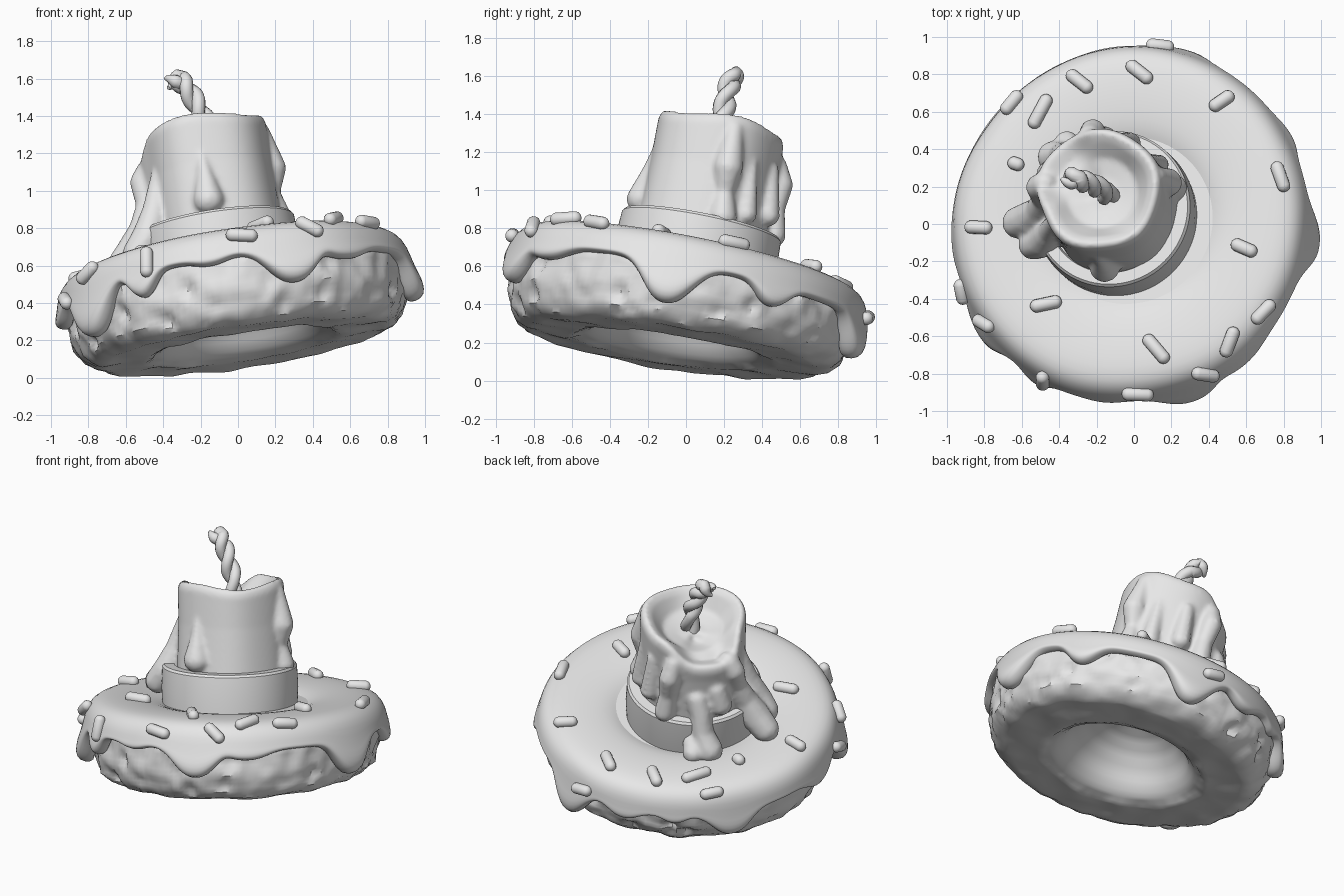
import bpy, bmesh, math
from mathutils import Vector, Matrix, noise
from mathutils.bvhtree import BVHTree

if "Cube" in bpy.data.objects:
    bpy.data.objects.remove(bpy.data.objects["Cube"])

grey = bpy.data.materials.new("light_grey")
grey.diffuse_color = (0.8, 0.8, 0.8, 1)
grey.use_nodes = True
grey.node_tree.nodes["Principled BSDF"].inputs["Base Color"].default_value = grey.diffuse_color

# The whole cake leans: local axis tilts to the back left
AXIS = Vector((-0.15, 0.2, 1)).normalized()
TILT = (Matrix.Translation((0.03, -0.06, 0.2))
        @ Vector((0, 0, 1)).rotation_difference(AXIS).to_matrix().to_4x4()
        @ Matrix.Diagonal((1, 1, 0.97, 1)))
CANDLE_TILT = Matrix.Translation((-0.045, 0.02, 0.005)) @ TILT  # candle sits off centre


def finish(name, bm, angle=40):
    bmesh.ops.recalc_face_normals(bm, faces=bm.faces)
    me = bpy.data.meshes.new(name)
    bm.to_mesh(me)
    me.materials.append(grey)
    me.shade_smooth()
    me.set_sharp_from_angle(angle=math.radians(angle))
    ob = bpy.data.objects.new(name, me)
    bpy.context.collection.objects.link(ob)
    return ob


def polar(az, r, h):
    a = math.radians(az)
    return Vector((r * math.cos(a), r * math.sin(a), h))


def densify(pts, step):
    out = []
    for (r0, h0), (r1, h1) in zip(pts, pts[1:]):
        n = max(1, round(math.hypot(r1 - r0, h1 - h0) / step))
        out += [(r0 + (r1 - r0) * i / n, h0 + (h1 - h0) * i / n) for i in range(n)]
    return out + [pts[-1]]


def lathe(profile, seg, closed=False, warp=None):
    """Sweep profile(az) -> [(r, h)] around the local axis."""
    bm = bmesh.new()
    cols = []
    for i in range(seg):
        az = 360 * i / seg
        pts = [polar(az, r, h) for r, h in profile(az)]
        cols.append([bm.verts.new(warp(p) if warp else p) for p in pts])
    n = len(cols[0])
    for i in range(seg):
        a, b = cols[i], cols[(i + 1) % seg]
        for j in range(n if closed else n - 1):
            k = (j + 1) % n
            bm.faces.new((a[j], b[j], b[k], a[k]))
    bmesh.ops.remove_doubles(bm, verts=bm.verts, dist=0.0005)
    return bm


def bump(az, centre, width, power=2):
    d = (az - centre + 180) % 360 - 180
    return math.exp(-abs(d / width) ** power)


# Cake ring: rough, pitted outside and a smooth bowl-shaped hollow underneath
CAKE = densify([(0, .31), (.1, .3), (.2, .265), (.285, .21), (.36, .135), (.41, .065), (.455, .025),
                (.53, 0), (.77, 0), (.825, .02), (.87, .06), (.905, .15), (.915, .28), (.87, .38),
                (.6, .42), (0, .42)], 0.026)


def crumb(p):
    r = math.hypot(p.x, p.y)
    # the underside leans a little less than the top
    low = Vector((0, 0, (-0.035 + 0.05 * p.y) * max(0, 1 - p.z / 0.3)))
    if r < 0.5:
        return p + low
    out = Vector((p.x, p.y, 0)) / r
    d = 0.022 * noise.noise(p * 3.5) + 0.018 * noise.noise(p * 9) + 0.008 * noise.noise(p * 20)
    cell = noise.voronoi(p * 6)[0][0]
    if r > 0.8:
        d -= 0.05 * max(0, 1 - cell / 0.35)
    return p + low + out * d + Vector((0, 0, 0.016 * noise.noise(p * 5 + Vector((7, 3, 1)))))


bm = lathe(lambda az: CAKE, 200, warp=crumb)
bm.transform(TILT)
finish("cake_ring", bm, 35)

# Icing: (azimuth, drop, width) of each drip
DRIPS = [(214, .25, 10), (238, .13, 5.5), (289, .18, 10), (309, .06, 10), (355, .22, 10), (30, .11, 7),
         (75, .22, 9), (100, .07, 7), (142, .16, 9), (120, .05, 5), (185, .09, 9), (262, .03, 6)]


def icing_profile(az):
    e = 0.285 - max(d * bump(az, c, w, 2.6) for c, d, w in DRIPS)
    s = 0.34 - e
    b = 0.2 * s
    wob = 1.015 + 0.016 * noise.noise(polar(az, 1.6, 0))
    pts = [(.33, .36), (.42, .40), (.47, .43), (.54, .455), (.65, .47), (.75, .472), (.84, .465),
           (.9, .435), (.935, .375), (.942 + .3 * b, .34 - .3 * s), (.942 + .8 * b, .34 - .55 * s),
           (.94 + b, .34 - .8 * s), (.93 + .8 * b, e + .005), (.905, e - .01), (.87, e + .02), (.85, .36)]
    return [(r * (wob if r > .6 else 1), h) for r, h in pts]


bm = lathe(icing_profile, 150)
bm.transform(TILT)
icing = finish("icing", bm, 180)
icing.modifiers.new("soften", 'SUBSURF').levels = 1
icing.modifiers["soften"].render_levels = 1
surface = BVHTree.FromBMesh(bm)

# Sprinkles on top: x, y, heading, straight length; a fifth value is the height on the rim
SPRINKLES = [(-.29, .76, -40, .1), (.03, .81, -40, .1), (.47, .655, 35, .08), (-.5, .6, 63, .13),
             (-.65, .645, 55, .08), (-.63, .32, -20, .02), (.78, .25, -75, .1), (-.83, -.02, -5, .08),
             (.59, -.13, -25, .08), (-.47, -.43, 12, .1), (.12, -.67, -50, .12), (.51, -.63, 70, .1),
             (.69, -.47, 45, .09), (.38, -.8, -28, .09), (.02, -.93, -5, .1, .78),
             (-.49, -.84, 60, .1, .62), (-.82, -.54, 5, .08, .57), (-.975, -.38, 60, .07, .43),
             (.14, .96, 60, .08, .33)]
for x, y, head, length, *z in SPRINKLES:
    if z:
        loc, nor, _, _ = surface.find_nearest(Vector((x, y, z[0])))
    else:
        loc, nor, _, _ = surface.ray_cast(Vector((x, y, 3)), Vector((0, 0, -1)))
    if nor.dot(loc - Vector((0, 0, 0.2))) < 0:
        nor = -nor
    a = math.radians(head)
    along = Vector((math.cos(a), math.sin(a), 0))
    along = (along - nor * along.dot(nor)).normalized()
    rot = Matrix((along.cross(nor), nor, along)).transposed().to_4x4()
    bm = bmesh.new()
    bmesh.ops.create_uvsphere(bm, u_segments=14, v_segments=9, radius=0.036)
    for v in bm.verts:
        if abs(v.co.z) > 0.001:
            v.co.z += math.copysign(length / 2, v.co.z)
    bm.transform(Matrix.Translation(loc + nor * 0.01) @ rot)
    finish("sprinkle", bm, 60)

# Candle holder band
BAND = [(.35, .33), (.425, .35), (.432, .5), (.425, .64), (.413, .655), (.35, .655), (.34, .62)]
bm = lathe(lambda az: BAND, 96, closed=True)
bm.transform(Matrix.Translation((-0.015, 0, 0)) @ CANDLE_TILT)
finish("holder_band", bm, 35)


# Candle: uneven rim with a melted, bulging notch at the back left, cupped top
def candle_profile(az):
    notch = bump(az, 145, 40, 3.5)
    top = 1.22 - 0.17 * notch + 0.015 * math.sin(math.radians(3 * az + 40))
    r = 0.33 + 0.006 * math.sin(math.radians(5 * az)) + 0.01 * bump(az, 250, 25)
    s = 0.045 * notch
    floor = 1.07 - 0.04 * notch
    return [(0, .4), (.335, .4), (r + .012 + s, .6), (r + .005 + s, .8), (r + s, .95),
            (r + .003 + s, top - .05), (r - .008 + s, top - .015), (r - .03 + s, top),
            (r - .07, top - .03), (.19, floor + .025), (.09, floor), (0, floor)]


bm = lathe(candle_profile, 96)

# Wax runs: chains of (azimuth, radius from axis, height, thickness)
RUNS = [[(263, .31, 1.0, .03), (264, .325, .88, .045), (264, .335, .73, .085)],
        [(14, .31, 1.15, .05), (14, .34, .94, .08), (16, .32, .8, .05), (18, .34, .67, .075)],
        [(40, .30, 1.0, .04), (42, .33, .72, .06)],
        [(168, .33, 1.02, .07), (170, .37, .96, .07), (176, .35, .82, .07), (182, .4, .68, .08),
         (184, .46, .57, .1), (184, .54, .49, .09)],
        [(203, .30, .95, .045), (203, .36, .74, .07), (203, .42, .6, .09), (200, .48, .52, .085)],
        [(130, .35, .8, .07), (133, .39, .7, .07), (134, .43, .57, .075), (138, .48, .47, .09)],
        [(126, .44, .5, .07), (126, .49, .46, .07)],
        [(104, .33, 1.06, .06), (102, .37, .96, .07), (100, .36, .82, .06), (98, .38, .68, .07)],
        [(74, .31, 1.0, .05), (74, .345, .76, .065)],
        [(150, .35, .85, .07), (153, .38, .74, .075)]]
for run in RUNS:
    for a, b in zip(run, run[1:]):
        for i in range(7):
            az, r, h, t = (p + (q - p) * i / 6 for p, q in zip(a, b))
            bmesh.ops.create_icosphere(bm, subdivisions=2, radius=t,
                                       matrix=Matrix.Translation(polar(az, r, h)))
bm.transform(CANDLE_TILT)
candle = finish("candle_wax", bm, 180)
melt = candle.modifiers.new("melt", 'REMESH')
melt.mode = 'VOXEL'
melt.voxel_size = 0.014
melt.use_smooth_shade = True
relax = candle.modifiers.new("relax", 'SMOOTH')
relax.factor = 0.5
relax.iterations = 6

# Wick: two strands twisted around a bent path
PATH = [Vector(p) for p in ((-.13, .14, 1.2), (-.165, .185, 1.35), (-.215, .205, 1.45),
                            (-.265, .225, 1.54), (-.315, .245, 1.595), (-.38, .245, 1.575))]
for side in (0, 1):
    cu = bpy.data.curves.new("wick_strand", 'CURVE')
    cu.dimensions = '3D'
    cu.bevel_depth = 0.036
    cu.bevel_resolution = 3
    cu.use_fill_caps = True
    sp = cu.splines.new('POLY')
    N = 60
    sp.points.add(N)
    for i in range(N + 1):
        t = i / N * (len(PATH) - 1)
        k = min(int(t), len(PATH) - 2)
        p = PATH[k].lerp(PATH[k + 1], t - k)
        d = (PATH[k + 1] - PATH[k]).normalized()
        u = d.cross(Vector((0, 1, 0))).normalized()
        w = d.cross(u)
        ang = 2 * math.pi * 2 * i / N + math.pi * side
        off = 0.026 * (u * math.cos(ang) + w * math.sin(ang))
        sp.points[i].co = (*(p + off), 1)
        sp.points[i].radius = 1 if i < N - 8 else 0.3 + 0.7 * (N - i) / 8
    sp.use_smooth = True
    cu.materials.append(grey)
    bpy.context.collection.objects.link(bpy.data.objects.new("wick_strand", cu))
